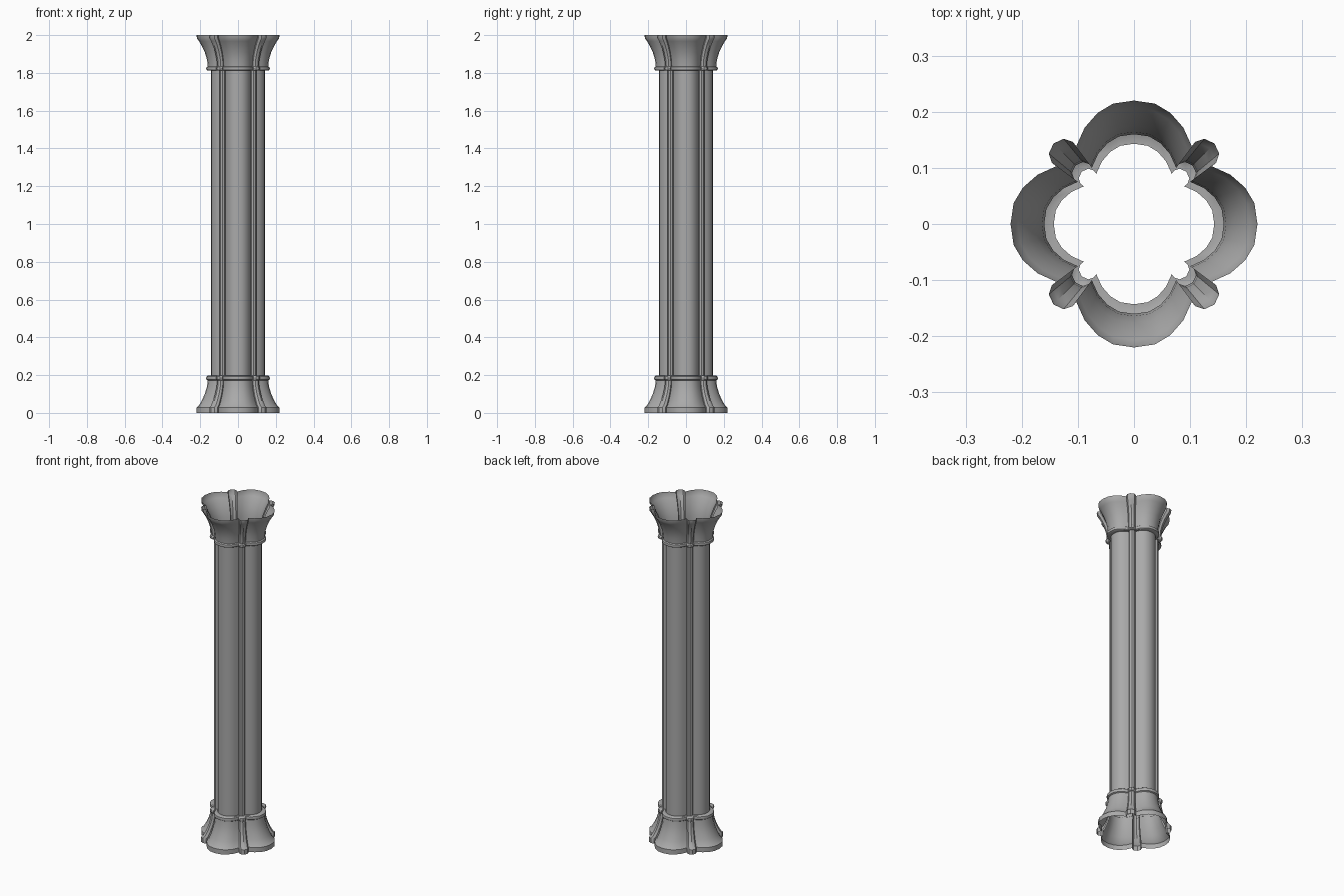
import bpy
import math
from mathutils import Vector, Matrix

cube = bpy.data.objects.get("Cube")
if cube:
    bpy.data.objects.remove(cube)

stone = bpy.data.materials.new("grey stone")
stone.use_nodes = True
colour = (0.4, 0.4, 0.4, 1)
stone.diffuse_color = colour
stone.node_tree.nodes["Principled BSDF"].inputs["Base Color"].default_value = colour

# Half of one large lobe and half of one corner bead, at unit radius
LOBE = [(0, 1), (0.17, 0.975), (0.295, 0.9), (0.4, 0.78), (0.47, 0.625)]
BEAD = [(0.495, 0.665), (0.57, 0.69), (0.652, 0.652)]


def quatrefoil():
    """Mirror the eighth about the diagonal, then turn it four times."""
    eighth = [Vector(p) for p in LOBE + BEAD]
    quarter = eighth + [p.yx for p in reversed(eighth[1:-1])]
    return [Matrix.Rotation(-k * math.pi / 2, 2) @ p
            for k in range(4) for p in quarter]


def loft(name, profile):
    """Skin the quatrefoil through (radius, height) steps."""
    ring = quatrefoil()
    n = len(ring)
    verts = [(p.x * r, p.y * r, z) for r, z in profile for p in ring]
    faces = [(j * n + (i + 1) % n, j * n + i, (j + 1) * n + i, (j + 1) * n + (i + 1) % n)
             for j in range(len(profile) - 1) for i in range(n)]
    mesh = bpy.data.meshes.new(name)
    mesh.from_pydata(verts, [], faces)
    mesh.materials.append(stone)
    obj = bpy.data.objects.new(name, mesh)
    bpy.context.collection.objects.link(obj)
    bpy.ops.object.select_all(action="DESELECT")
    obj.select_set(True)
    bpy.context.view_layer.objects.active = obj
    bpy.ops.object.shade_smooth_by_angle(angle=math.radians(35))
    return obj


# Flared foot with a collar on top
loft("base", [(0.22, 0), (0.22, 0.028), (0.208, 0.038), (0.192, 0.065),
              (0.176, 0.1), (0.164, 0.14), (0.16, 0.172), (0.167, 0.176),
              (0.169, 0.184), (0.167, 0.193), (0.16, 0.197), (0.143, 0.197)])

# Plain hollow shaft
loft("shaft", [(0.143, 0.197), (0.143, 1.812)])

# Collar and open flared bell
loft("capital", [(0.143, 1.812), (0.16, 1.812), (0.167, 1.816), (0.169, 1.823),
                 (0.167, 1.831), (0.16, 1.835), (0.164, 1.87), (0.176, 1.91),
                 (0.192, 1.943), (0.207, 1.968), (0.217, 1.982), (0.22, 2)])
